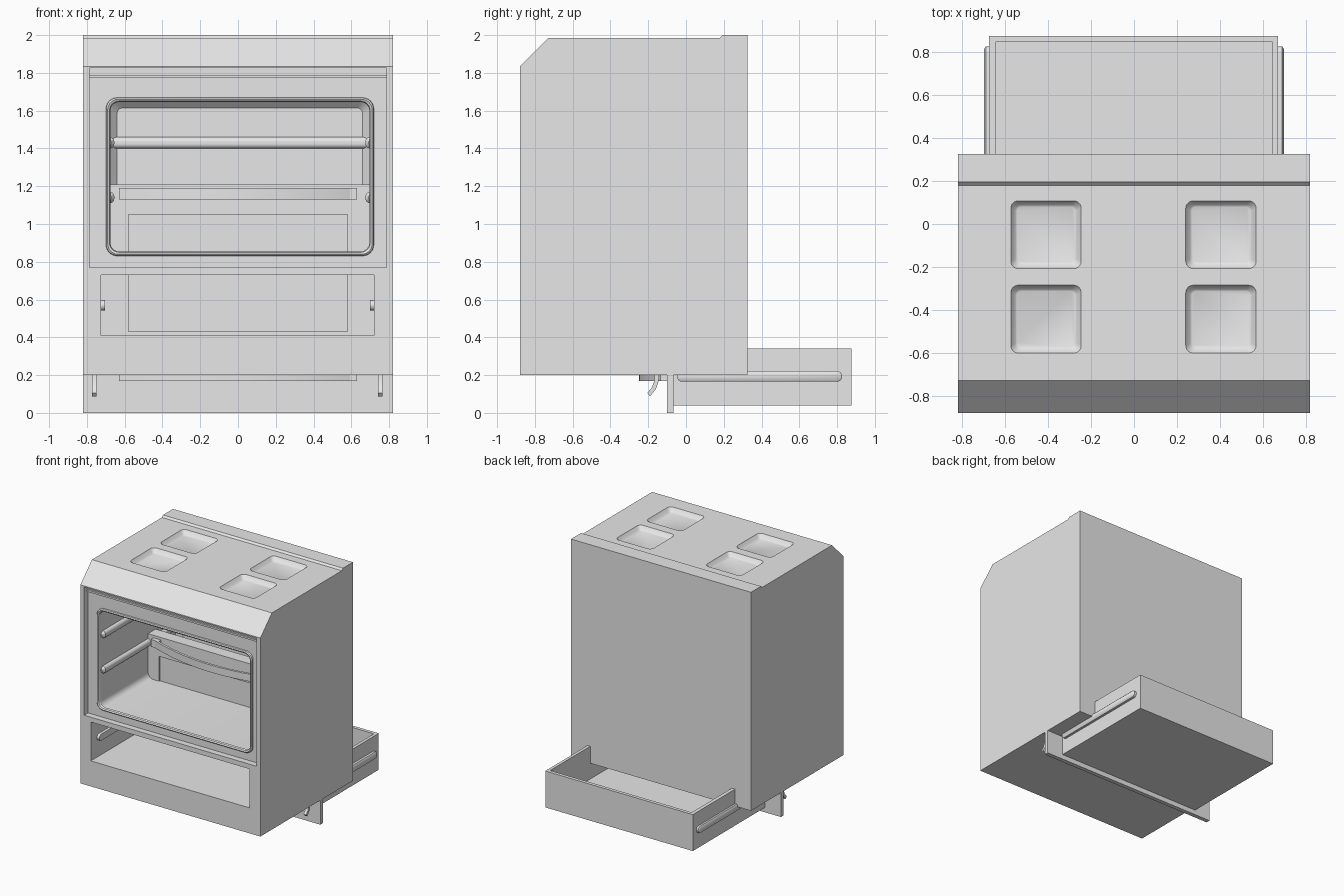
import bpy, bmesh, math

cube = bpy.data.objects.get("Cube")
if cube:
    bpy.data.objects.remove(cube, do_unlink=True)

grey = bpy.data.materials.new("light_grey")
grey.use_nodes = True
grey.diffuse_color = (0.8, 0.8, 0.8, 1)
grey.node_tree.nodes["Principled BSDF"].inputs["Base Color"].default_value = (0.8, 0.8, 0.8, 1)


def finish(name, bm, smooth=True):
    bmesh.ops.recalc_face_normals(bm, faces=bm.faces)
    mesh = bpy.data.meshes.new(name)
    bm.to_mesh(mesh)
    bm.free()
    mesh.materials.append(grey)
    ob = bpy.data.objects.new(name, mesh)
    bpy.context.collection.objects.link(ob)
    if smooth:
        smooth_edges(ob)
    return ob


def smooth_edges(ob):
    bpy.ops.object.select_all(action="DESELECT")
    ob.select_set(True)
    bpy.context.view_layer.objects.active = ob
    bpy.ops.object.shade_smooth_by_angle(angle=math.radians(35))


def box(name, x0, x1, y0, y1, z0, z1):
    return prism(name, [(y0, z0), (y1, z0), (y1, z1), (y0, z1)], x0, x1)


def prism(name, profile, x0, x1):
    """Extrude a y-z profile along x."""
    bm = bmesh.new()
    a = [bm.verts.new((x0, y, z)) for y, z in profile]
    b = [bm.verts.new((x1, y, z)) for y, z in profile]
    bm.faces.new(a)
    bm.faces.new(b)
    for i in range(len(a)):
        j = (i + 1) % len(a)
        bm.faces.new((a[i], a[j], b[j], b[i]))
    return finish(name, bm)


def rounded(cu, cv, hu, hv, r, steps=6):
    """Outline of a rounded rectangle."""
    pts = []
    for k, (su, sv) in enumerate([(1, 1), (-1, 1), (-1, -1), (1, -1)]):
        for s in range(steps + 1):
            t = (k + s / steps) * math.pi / 2
            pts.append((cu + su * (hu - r) + r * math.cos(t),
                        cv + sv * (hv - r) + r * math.sin(t)))
    return pts


def loft(name, axis, cu, cv, sections, closed=False):
    """Join rounded rectangles (half sizes, radius, depth) along an axis."""
    place = {"x": lambda u, v, d: (d, u, v), "y": lambda u, v, d: (u, d, v),
             "z": lambda u, v, d: (u, v, d)}[axis]
    bm = bmesh.new()
    rings = [[bm.verts.new(place(u, v, d)) for u, v in rounded(cu, cv, hu, hv, r)]
             for hu, hv, r, d in sections]
    n = len(rings[0])
    pairs = list(zip(rings, rings[1:]))
    if closed:
        pairs.append((rings[-1], rings[0]))
    else:
        bm.faces.new(rings[0])
        bm.faces.new(rings[-1])
    for a, b in pairs:
        for i in range(n):
            j = (i + 1) % n
            bm.faces.new((a[i], a[j], b[j], b[i]))
    return finish(name, bm)


def cut(ob, cutter):
    mod = ob.modifiers.new("cut", "BOOLEAN")
    mod.operation = "DIFFERENCE"
    mod.solver = "EXACT"
    mod.object = cutter
    bpy.context.view_layer.objects.active = ob
    bpy.ops.object.modifier_apply(modifier=mod.name)
    bpy.data.objects.remove(cutter, do_unlink=True)


def bowed_handle(name, y, z0, z1):
    """Bar curved outward in plan, fixed at both ends."""
    n, bow, thick = 24, 0.13, 0.02
    bm = bmesh.new()
    rows = []
    for i in range(n + 1):
        t = 2 * i / n - 1
        front = y - 0.02 - bow * (1 - t * t)
        rows.append([bm.verts.new((0.63 * t, front + dy, z))
                     for dy, z in ((0, z0), (thick, z0), (thick, z1), (0, z1))])
    bm.faces.new(rows[0])
    bm.faces.new(rows[-1])
    for a, b in zip(rows, rows[1:]):
        for k in range(4):
            m = (k + 1) % 4
            bm.faces.new((a[k], a[m], b[m], b[k]))
    finish(name, bm)
    for s, side in ((-1, "right"), (1, "left")):
        box(f"{name}_{side}_mount", *sorted((s * 0.56, s * 0.63)), y - 0.035, y, z0, z1)


# Body with sloped front edge and raised rear strip
body = prism("oven_body", [(-0.88, 0.2), (-0.88, 1.835), (-0.73, 1.985), (0.18, 1.985),
                           (0.195, 2.0), (0.325, 2.0), (0.325, 0.2)], -0.82, 0.82)
# Shallow door frame, oven chamber and drawer chamber
cut(body, box("frame_cutter", -0.785, 0.785, -0.95, -0.83, 0.77, 1.825))
cut(body, loft("chamber_cutter", "y", 0.01, 1.25,
               [(0.69, 0.405, 0.05, -0.9), (0.69, 0.405, 0.05, 0.16), (0.65, 0.365, 0.03, 0.2)]))
cut(body, box("drawer_cutter", -0.725, 0.72, -0.95, 0.25, 0.41, 0.73))
# Four sunken hob plates
for x in (-0.41, 0.405):
    for y in (-0.05, -0.443):
        cut(body, loft("hob_cutter", "z", x, y,
                       [(0.135, 0.13, 0.02, 1.95), (0.143, 0.138, 0.025, 1.954),
                        (0.164, 0.158, 0.035, 1.985), (0.164, 0.158, 0.035, 2.05)]))
smooth_edges(body)

# Frame trim and seal around the oven opening
box("frame_trim", -0.785, 0.785, -0.845, -0.825, 1.775, 1.79)
loft("oven_seal", "y", 0.01, 1.25,
     [(0.71, 0.42, 0.06, -0.825), (0.707, 0.417, 0.058, -0.842), (0.7, 0.41, 0.055, -0.848),
      (0.69, 0.4, 0.05, -0.842), (0.686, 0.396, 0.048, -0.825)], closed=True)

# Rounded shelf rails running around the chamber
for k, z in enumerate((1.14, 1.43)):
    for x, side in ((-0.68, "right"), (0.7, "left")):
        loft(f"shelf_rail_{side}_{k + 1}", "y", x, z,
             [(0.008, 0.012, 0.008, -0.81), (0.025, 0.03, 0.024, -0.79),
              (0.025, 0.03, 0.024, 0.2)])
    loft(f"shelf_rail_back_{k + 1}", "x", 0.2, z,
         [(0.025, 0.03, 0.024, -0.68), (0.025, 0.03, 0.024, 0.7)])

# Drawer chamber runners
for x, side in ((-0.715, "right"), (0.71, "left")):
    loft(f"chamber_runner_{side}", "x", -0.35, 0.57,
         [(0.45, 0.027, 0.026, x - 0.012), (0.45, 0.027, 0.026, x + 0.012)])

# Oven door inside the chamber, with sunken window
door = box("oven_door", -0.78, 0.78, -0.2, -0.1, 0.21, 1.21)
cut(door, box("window_cutter", -0.58, 0.58, -0.3, -0.19, 0.43, 1.05))
smooth_edges(door)
bowed_handle("door_handle", -0.2, 1.13, 1.19)

# Curved hinge arms below the door
for x, side in ((-0.762, "right"), (0.752, "left")):
    prism(f"hinge_arm_{side}", [(-0.14, 0.23), (-0.145, 0.17), (-0.16, 0.125), (-0.19, 0.088),
                                (-0.205, 0.105), (-0.18, 0.135), (-0.168, 0.17), (-0.165, 0.23)],
          x - 0.012, x + 0.012)

# Drawer: front plate, open tray, runners and handle
box("drawer_front", -0.82, 0.82, -0.1, -0.065, 0.0, 0.36)
tray = box("drawer_tray", -0.675, 0.67, -0.065, 0.875, 0.04, 0.34)
cut(tray, box("tray_cutter", -0.645, 0.645, -0.04, 0.847, 0.07, 0.5))
smooth_edges(tray)
for s, side in ((-1, "right"), (1, "left")):
    loft(f"drawer_runner_{side}", "x", 0.39, 0.193,
         [(0.437, 0.028, 0.027, s * 0.66), (0.437, 0.028, 0.027, s * 0.69),
          (0.425, 0.016, 0.015, s * 0.698)])
bowed_handle("drawer_handle", -0.1, 0.17, 0.23)
